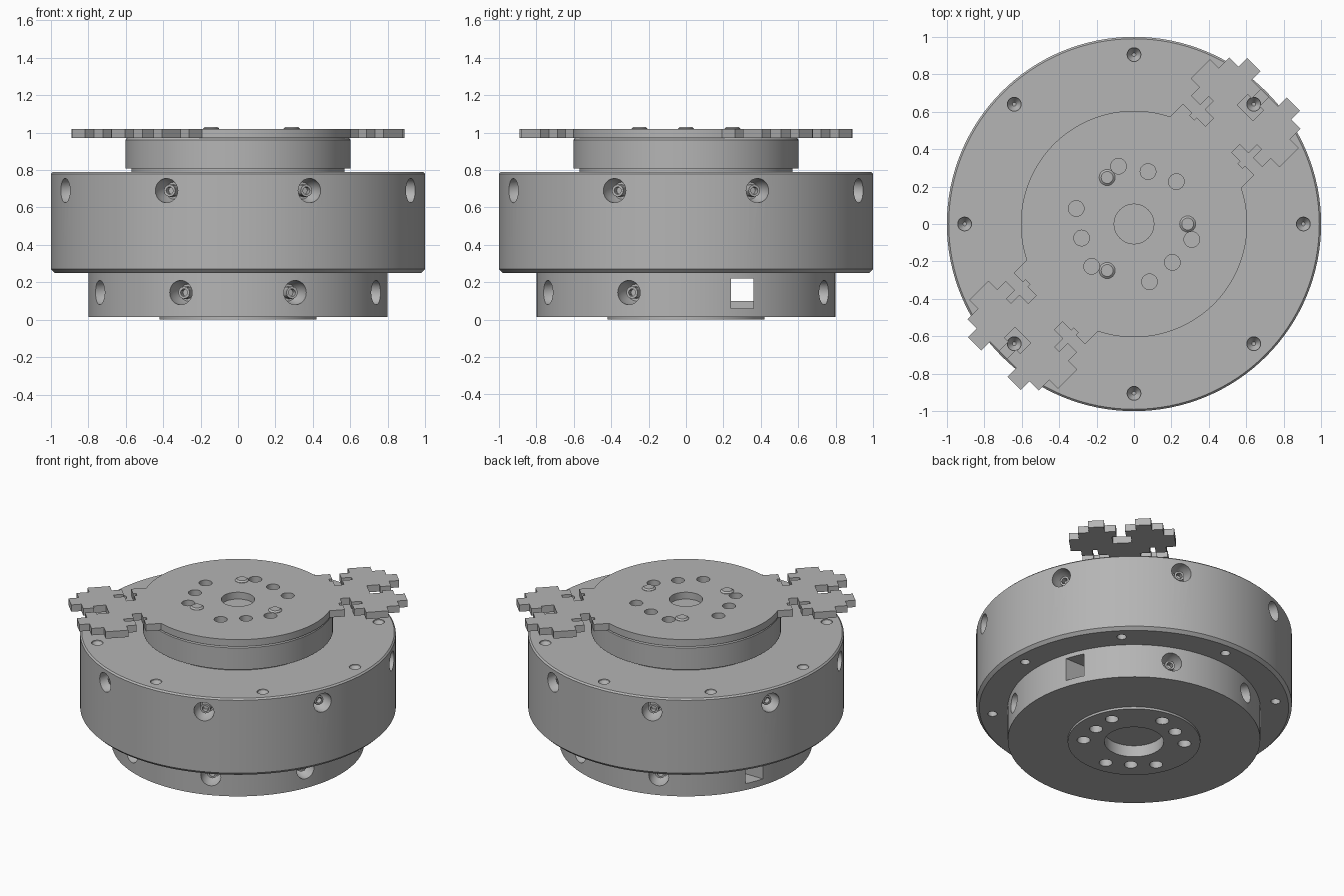
import bpy, bmesh
from math import radians, sin, cos, pi, asin, degrees
from mathutils import Matrix, Vector

cube = bpy.data.objects.get("Cube")
if cube:
    bpy.data.objects.remove(cube, do_unlink=True)

GREY = (0.46, 0.46, 0.46, 1)
metal = bpy.data.materials.new("machined_grey")
metal.use_nodes = True
metal.diffuse_color = GREY
metal.node_tree.nodes["Principled BSDF"].inputs["Base Color"].default_value = GREY


def finish(name, bm):
    bmesh.ops.recalc_face_normals(bm, faces=bm.faces)
    mesh = bpy.data.meshes.new(name)
    bm.to_mesh(mesh)
    bm.free()
    mesh.materials.append(metal)
    ob = bpy.data.objects.new(name, mesh)
    bpy.context.collection.objects.link(ob)
    return ob


def lathe(bm, profile, segs, matrix=Matrix()):
    """Closed solid of revolution; first and last points are capped rings."""
    rings = []
    for r, z in profile:
        rings.append([bm.verts.new(matrix @ Vector((r * cos(2 * pi * i / segs),
                      r * sin(2 * pi * i / segs), z))) for i in range(segs)])
    for a, b in zip(rings, rings[1:]):
        for i in range(segs):
            j = (i + 1) % segs
            bm.faces.new((a[i], a[j], b[j], b[i]))
    bm.faces.new(rings[0][::-1])
    bm.faces.new(rings[-1])


def polar(angle, r, z):
    return Matrix.Rotation(radians(angle), 4, "Z") @ Matrix.Translation((r, 0, z))


def outward(angle, r, z):
    """Local +z points radially outward."""
    return polar(angle, r, z) @ Matrix.Rotation(pi / 2, 4, "Y")


def box(bm, x, y, z, sx, sy, sz):
    bmesh.ops.create_cube(bm, size=1, matrix=Matrix.Translation((x, y, z))
                          @ Matrix.Diagonal((sx, sy, sz, 1)))


def cut(ob, bm):
    cutter = finish("cutter", bm)
    cutter.hide_render = True
    mod = ob.modifiers.new("cut", "BOOLEAN")
    mod.operation, mod.solver, mod.object = "DIFFERENCE", "EXACT", cutter
    graph = bpy.context.evaluated_depsgraph_get()
    mesh = bpy.data.meshes.new_from_object(ob.evaluated_get(graph))
    ob.modifiers.clear()
    ob.data = mesh
    bpy.data.objects.remove(cutter, do_unlink=True)


def smooth(ob):
    bpy.ops.object.select_all(action="DESELECT")
    ob.select_set(True)
    bpy.context.view_layer.objects.active = ob
    bpy.ops.object.shade_smooth_by_angle(angle=radians(30))


# Stepped round body: foot, base, drum and hub
bm = bmesh.new()
lathe(bm, [(.42, 0), (.42, .015), (.8, .015), (.8, .25), (.98, .25), (1, .27),
           (1, .78), (.99, .79), (.57, .79), (.57, .808), (.602, .808),
           (.602, .96), (.595, .97)], 128)
body = finish("body", bm)

# Radial screw recesses, leaving room for the two windows in the base
DRUM_SCREWS = [(a * 45 + 22.5, 1, .69) for a in range(8)]
BASE_SCREWS = [(a * 45 + 22.5, .8, .145) for a in range(8) if a not in (0, 3)]
bm = bmesh.new()
for angle, r, z in DRUM_SCREWS + BASE_SCREWS:
    lathe(bm, [(.045, -.1), (.065, -.05), (.065, .03)], 24, outward(angle, r, z))

# Drum rim holes above and below
for a in range(8):
    lathe(bm, [(.01, .74), (.037, .78), (.037, .82)], 20, polar(a * 45, .905, 0))
    lathe(bm, [(.03, .2), (.03, .34)], 20, polar(a * 45, .9, 0))

# Foot bore and bolt holes
lathe(bm, [(.188, -.05), (.188, .08)], 48)
for group in range(3):
    for step, r in ((-30, .32), (0, .29), (30, .32)):
        lathe(bm, [(.042, -.05), (.042, .08)], 20, polar(-6 + group * 120 + step, r, 0))
cut(body, bm)

# Square cable windows through the base, with a ledge at each end
bm = bmesh.new()
box(bm, 0, .3, .16, 1.8, .12, .12)
cut(body, bm)
bm = bmesh.new()
for side in (-1, 1):
    box(bm, side * .75, .3, .085, .3, .12, .05)
cut(body, bm)
smooth(body)

# Socket screws sunk in the recesses
bm = bmesh.new()
for angle, r, z in DRUM_SCREWS + BASE_SCREWS:
    lathe(bm, [(.033, -.11), (.033, -.045), (.02, -.045), (.02, -.08)], 12,
          outward(angle, r, z))
smooth(finish("side_screws", bm))

# Top plate: disc with a stepped, two-lobed tab at each end of the diagonal
half_tab = [(.64, .27), (.64, .2), (.62, .2), (.62, .165), (.64, .165), (.64, .1),
            (.7, .1), (.7, .165), (.765, .165), (.765, .2), (.7, .2), (.7, .27),
            (.765, .27), (.765, .335), (.91, .335), (.91, .27), (.99, .27),
            (.99, .2), (1.055, .2), (1.055, .1), (.99, .1), (.99, .03),
            (.92, .03), (.92, .06), (.84, .06)]
RADIUS = .605
start = degrees(asin(.27 / RADIUS))
tab = [(u, -v) for u, v in half_tab] + half_tab[::-1]
outline = []
for turn in (45, 225):
    rot = Matrix.Rotation(radians(turn), 3, "Z")
    outline += [rot @ Vector((u, v, 0)) for u, v in tab]
    for i in range(49):
        t = radians(start + (180 - 2 * start) * i / 48)
        outline.append(rot @ Vector((RADIUS * cos(t), RADIUS * sin(t), 0)))
bm = bmesh.new()
face = bm.faces.new([bm.verts.new((p.x, p.y, .972)) for p in outline])
ext = bmesh.ops.extrude_face_region(bm, geom=[face])
bmesh.ops.translate(bm, vec=(0, 0, .048),
                    verts=[v for v in ext["geom"] if isinstance(v, bmesh.types.BMVert)])
plate = finish("top_plate", bm)

# Plate bore and bolt holes
bm = bmesh.new()
lathe(bm, [(.106, .9), (.106, 1.1)], 48)
for group in range(3):
    for step, r in ((-30, .32), (0, .29), (30, .32)):
        lathe(bm, [(.042, .9), (.042, 1.1)], 24, polar(75 + group * 120 + step, r, 0))
cut(plate, bm)
smooth(plate)

# Raised plate screws
bm = bmesh.new()
for a in range(3):
    lathe(bm, [(.043, 1.01), (.043, 1.022), (.032, 1.031)], 24, polar(a * 120, .287, 0))
smooth(finish("plate_screws", bm))
